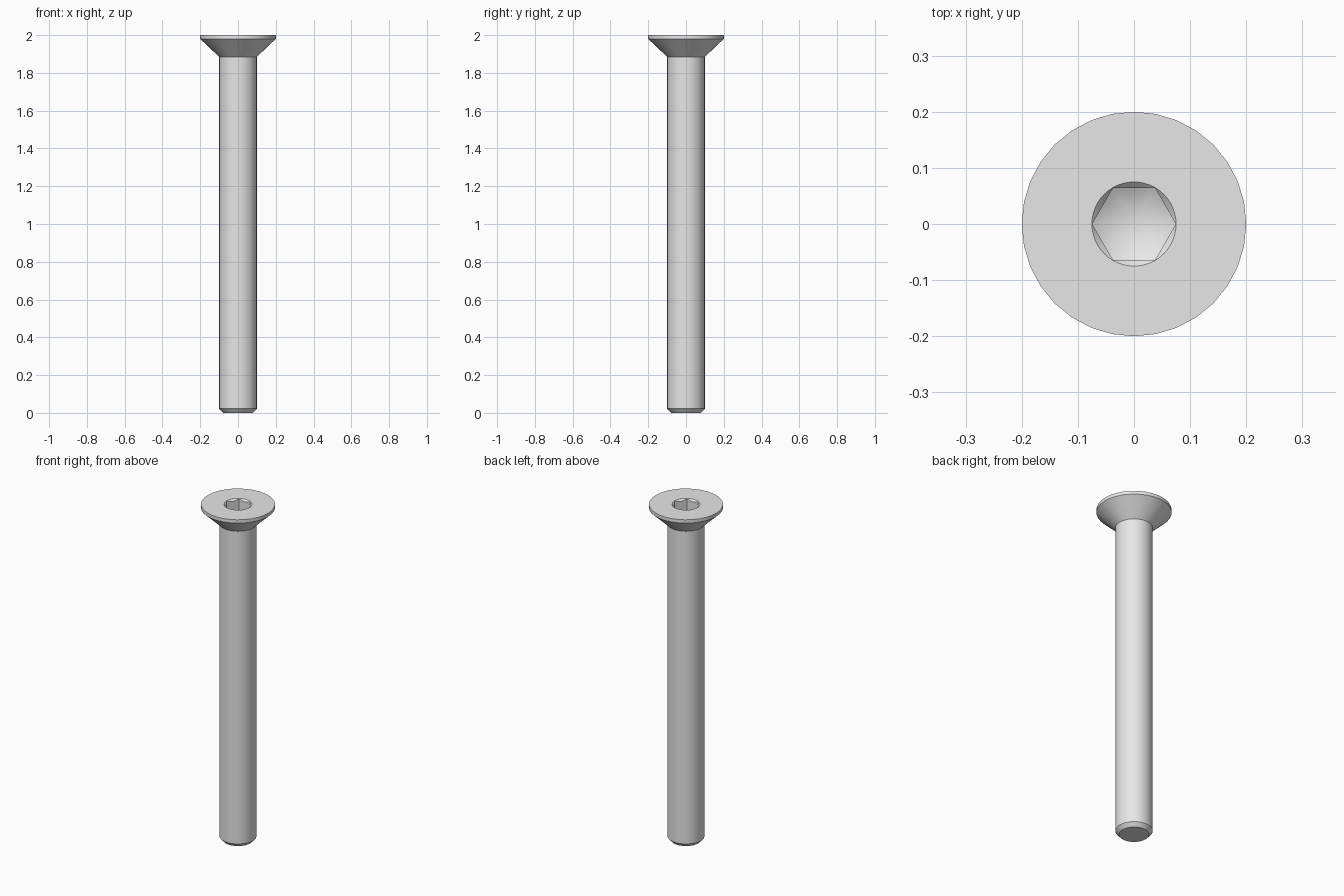
import bpy, bmesh, math

cube = bpy.data.objects.get("Cube")
if cube:
    bpy.data.objects.remove(cube)

steel = bpy.data.materials.new("grey_steel")
steel.use_nodes = True
GREY = (0.8, 0.8, 0.8, 1)
steel.diffuse_color = GREY
steel.node_tree.nodes["Principled BSDF"].inputs["Base Color"].default_value = GREY


def revolve(name, profile, sides):
    """Closed solid turned around z from (radius, height) points, bottom to top."""
    bm = bmesh.new()
    rings = []
    for r, z in profile:
        count = sides if r > 0 else 1
        angles = [2 * math.pi * i / sides for i in range(count)]
        rings.append([bm.verts.new((r * math.cos(a), r * math.sin(a), z)) for a in angles])
    for low, high in zip(rings, rings[1:]):
        for i in range(sides):
            j = (i + 1) % sides
            if len(low) == 1:
                bm.faces.new((low[0], high[j], high[i]))
            else:
                bm.faces.new((low[i], low[j], high[j], high[i]))
    for ring in (rings[0], rings[-1]):
        if len(ring) > 1:
            bm.faces.new(ring)
    bmesh.ops.recalc_face_normals(bm, faces=bm.faces)
    mesh = bpy.data.meshes.new(name)
    bm.to_mesh(mesh)
    bm.free()
    mesh.materials.append(steel)
    obj = bpy.data.objects.new(name, mesh)
    bpy.context.collection.objects.link(obj)
    return obj


def boolean(target, cutter, operation):
    """Apply a boolean to the target and discard the cutter."""
    cutter.hide_render = True
    mod = target.modifiers.new(operation.title(), "BOOLEAN")
    mod.object = cutter
    mod.operation = operation
    mod.solver = "EXACT"
    bpy.context.view_layer.objects.active = target
    bpy.ops.object.modifier_apply(modifier=mod.name)
    bpy.data.objects.remove(cutter)


# Shank with chamfered tip and countersunk head
screw = revolve("countersunk_screw", [
    (0.08, 0), (0.1, 0.022), (0.1, 1.885), (0.2, 1.98), (0.2, 2)], 32)

# Hexagonal socket with a conical drilled floor
hex_socket = revolve("hex_socket_cutter", [(0.0745, 1.8), (0.0745, 2.05)], 6)
drill = revolve("drill_cutter", [(0, 1.877), (0.078, 1.922), (0.078, 2.1)], 48)
boolean(hex_socket, drill, "INTERSECT")
boolean(screw, hex_socket, "DIFFERENCE")

# Conical lead-in around the socket mouth
lead_in = revolve("lead_in_cutter", [(0.055, 1.98), (0.075, 2), (0.085, 2.01)], 48)
boolean(screw, lead_in, "DIFFERENCE")

# Smooth turned surfaces, crisp machined edges
bpy.ops.object.select_all(action="DESELECT")
screw.select_set(True)
bpy.context.view_layer.objects.active = screw
bpy.ops.object.shade_smooth_by_angle(angle=math.radians(25))
